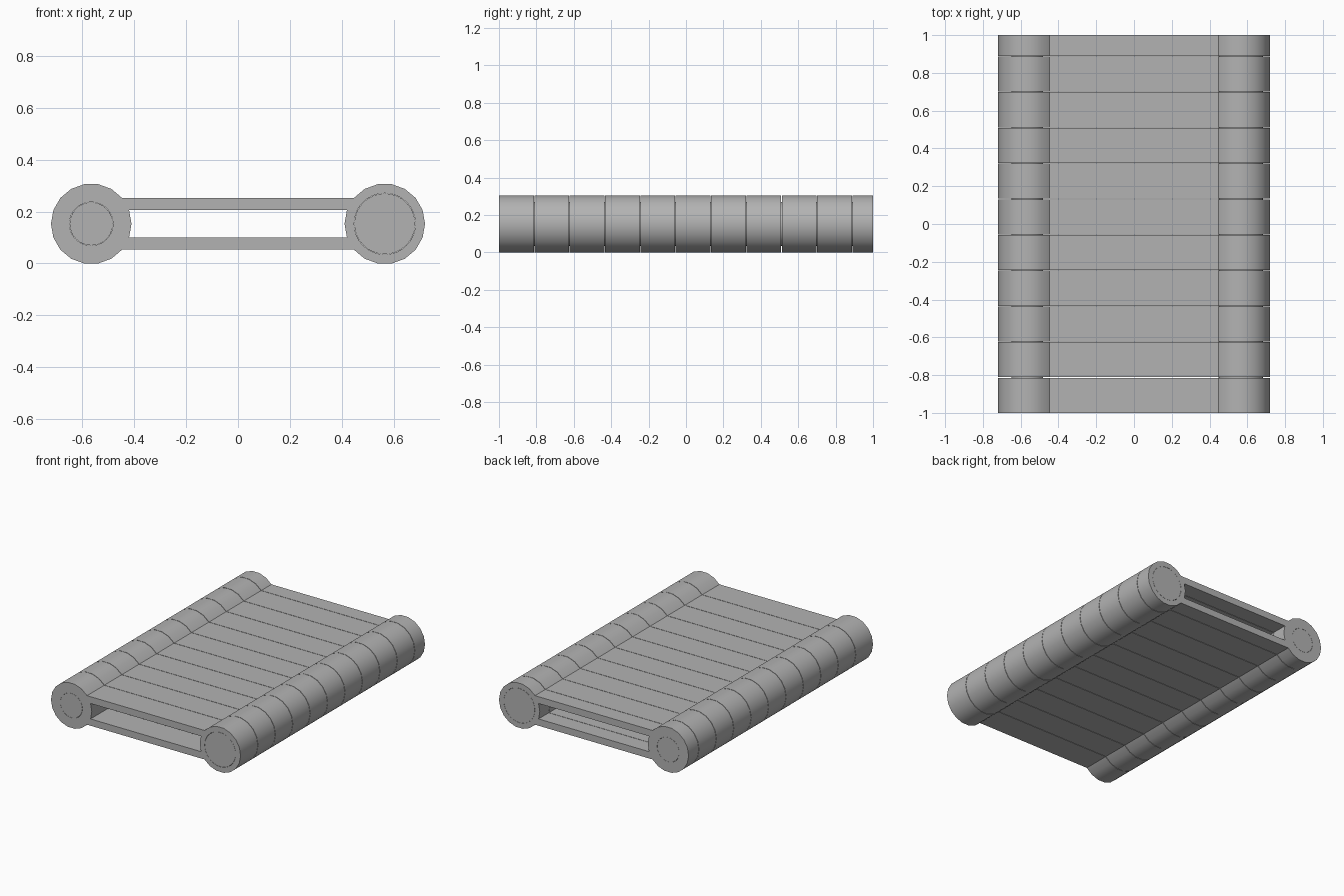
import bpy
from math import sin, cos, pi, radians

if "Cube" in bpy.data.objects:
    bpy.data.objects.remove(bpy.data.objects["Cube"])

R = 0.155                 # round link ends, 18-sided
CX = 0.565
CZ = R * cos(pi / 18)
PITCH, GAP, COUNT = 0.189, 0.003, 11
RODS = (("thin_rod", -CX, 0.083), ("thick_rod", CX, 0.117))
CLEARANCE = 0.001         # hairline seam around each rod

grey = bpy.data.materials.new("dark_grey")
grey.diffuse_color = (0.45, 0.45, 0.45, 1)
grey.use_nodes = True
grey.node_tree.nodes["Principled BSDF"].inputs["Base Color"].default_value = grey.diffuse_color


def arc(side, steps):
    """Points of the 18-gon at one end; side is +1 (right) or -1 (left)."""
    return [(side * (CX + R * cos(k * pi / 9)), side * R * sin(k * pi / 9)) for k in steps]


def circle(x, radius, n=32):
    return [(x + radius * cos(2 * pi * k / n), radius * sin(2 * pi * k / n)) for k in range(n)]


def extrusion(name, loops, y0, y1):
    """Fill the front-view loops (inner loops are holes) and extrude from y0 to y1."""
    curve = bpy.data.curves.new(name, 'CURVE')
    curve.dimensions = '2D'
    curve.fill_mode = 'BOTH'
    curve.extrude = (y1 - y0) / 2
    for pts in loops:
        spline = curve.splines.new('POLY')
        spline.points.add(len(pts) - 1)
        for p, (x, z) in zip(spline.points, pts):
            p.co = (x, z, 0, 1)
        spline.use_cyclic_u = True
    ob = bpy.data.objects.new(name, curve)
    bpy.context.collection.objects.link(ob)
    ob.location = (0, (y0 + y1) / 2, CZ)
    ob.rotation_euler.x = radians(90)
    bpy.ops.object.select_all(action='DESELECT')
    ob.select_set(True)
    bpy.context.view_layer.objects.active = ob
    bpy.ops.object.convert(target='MESH')
    bpy.ops.object.shade_smooth_by_angle(angle=radians(30))
    bpy.context.object.data.materials.append(grey)


# Link section: two round ends joined by two slats, a slot between, holes for the rods
outer = arc(1, range(-7, 8)) + arc(-1, range(-7, 8))
slot = arc(1, (8, 9, 10)) + arc(-1, (8, 9, 10))
holes = [circle(x, r + CLEARANCE) for _, x, r in RODS]

# Row of links, the last one cut short
for i in range(COUNT):
    start = -1 + i * PITCH
    end = 1 if i == COUNT - 1 else start + PITCH - GAP
    extrusion(f"link_{i + 1}", [outer, slot] + holes, start, end)

# Rods running through the link ends
for name, x, radius in RODS:
    extrusion(name, [circle(x, radius)], -1, 1)
